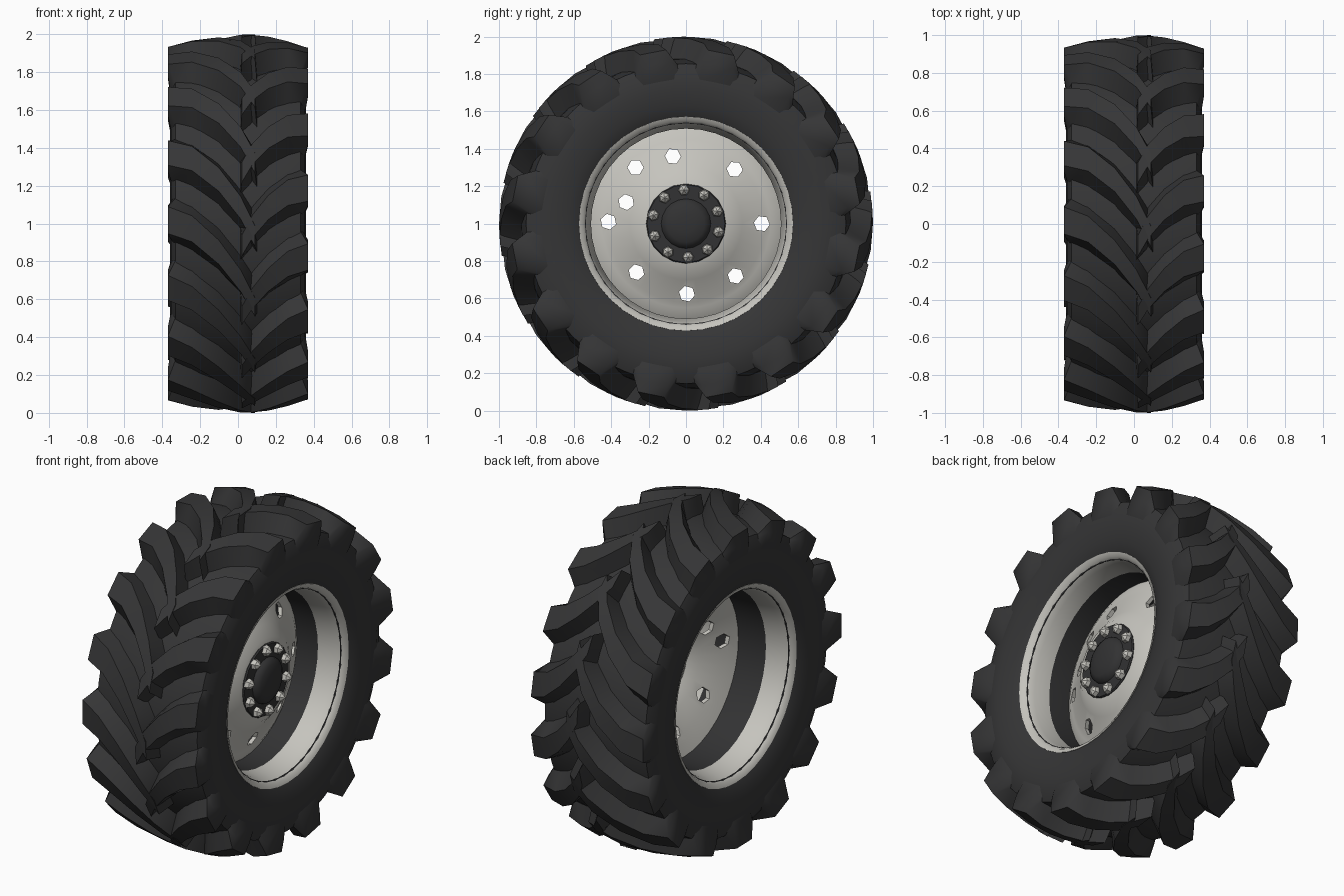
import bpy, bmesh, math
from mathutils import Vector

if "Cube" in bpy.data.objects:
    bpy.data.objects.remove(bpy.data.objects["Cube"])


def material(name, c):
    m = bpy.data.materials.new(name)
    m.diffuse_color = (*c, 1)
    m.use_nodes = True
    m.node_tree.nodes["Principled BSDF"].inputs["Base Color"].default_value = m.diffuse_color
    return m


RUBBER = material("black rubber", (0.036, 0.036, 0.037))
CREAM = material("cream paint", (0.56, 0.55, 0.51))
DARK = material("dark metal", (0.032, 0.032, 0.033))


def polar(x, r, a):
    # wheel axis runs along x at z = 1; angle grows from the top towards the front
    return Vector((x, -r * math.sin(a), 1 + r * math.cos(a)))


def finish(name, bm, mats, angle=35):
    bmesh.ops.recalc_face_normals(bm, faces=bm.faces)
    me = bpy.data.meshes.new(name)
    bm.to_mesh(me)
    bm.free()
    ob = bpy.data.objects.new(name, me)
    bpy.context.collection.objects.link(ob)
    for m in mats:
        me.materials.append(m)
    smooth(ob, angle)
    return ob


def smooth(ob, angle):
    bpy.ops.object.select_all(action='DESELECT')
    ob.select_set(True)
    bpy.context.view_layer.objects.active = ob
    bpy.ops.object.shade_smooth_by_angle(angle=math.radians(angle))


def lathe(name, profile, mats, segs=40, rule=None, angle=35):
    # closed (x, r) profile spun around the axle; r = 0 collapses to a point
    bm = bmesh.new()
    rings = [[bm.verts.new(polar(x, r, 2 * math.pi * i / segs)) for i in range(segs)]
             for x, r in profile]
    for k in range(len(rings)):
        a, b = rings[k], rings[(k + 1) % len(rings)]
        if profile[k][1] == 0 and profile[(k + 1) % len(rings)][1] == 0:
            continue
        for i in range(segs):
            j = (i + 1) % segs
            f = bm.faces.new((a[i], a[j], b[j], b[i]))
            if rule:
                f.material_index = rule(f.calc_center_median())
    bmesh.ops.remove_doubles(bm, verts=bm.verts, dist=1e-5)
    return finish(name, bm, mats, angle)


# tyre carcass: half profile mirrored
half = [(0.30, 0.535), (0.325, 0.57), (0.348, 0.63), (0.36, 0.72), (0.354, 0.80),
        (0.33, 0.855), (0.20, 0.88)]
lathe("tyre_carcass", half + [(0, 0.89)] + [(-x, r) for x, r in reversed(half)],
      [RUBBER], 64, angle=50)

# tread lugs: stations of top x, top r, base x, base r, sweep, top and base half-width
stations = [(0.00, 1.0, -0.01, 0.86, 1.0, 0.055, 0.115),
            (0.06, 0.998, 0.06, 0.86, 0.68, 0.060, 0.130),
            (0.15, 0.988, 0.15, 0.86, 0.36, 0.065, 0.138),
            (0.26, 0.968, 0.26, 0.85, 0.10, 0.071, 0.145),
            (0.37, 0.935, 0.325, 0.835, 0.0, 0.076, 0.150),
            (0.37, 0.87, 0.335, 0.80, 0.0, 0.090, 0.160),
            (0.354, 0.76, 0.34, 0.74, 0.0, 0.110, 0.160)]
COUNT = 16
# side, tip position across the tread, sweep angle, starting angle
for label, side, tip, sweep, start in (("right", 1, 0.02, 0.32, 0.19),
                                       ("left", -1, -0.09, 0.48, -0.02)):
    bm = bmesh.new()
    for n in range(COUNT):
        a0 = start + math.tau * n / COUNT
        rings = []
        for tx, tr, bx, br, s, tw, bw in stations:
            ring = []
            for x, r, w in ((bx, br, -bw), (tx, tr, -tw), (tx, tr, tw), (bx, br, bw)):
                x += tip * (1 - min(1, x / 0.32))
                ring.append(bm.verts.new(polar(side * x, r, a0 + sweep * s + w)))
            rings.append(ring)
        for p, q in zip(rings, rings[1:]):
            for i in range(4):
                j = (i + 1) % 4
                bm.faces.new((p[i], p[j], q[j], q[i]))
        bm.faces.new(rings[0])
        bm.faces.new(rings[-1])
    finish(label + "_tread_lugs", bm, [RUBBER], 50)

# rim barrel: cream flanges with a dark well in the middle
inner = [(0.328, 0.572), (0.318, 0.55), (0.295, 0.535), (0.26, 0.525), (0.17, 0.508)]
outer = [(0.17, 0.53), (0.28, 0.545), (0.318, 0.574)]
profile = (inner + [(-x, r) for x, r in reversed(inner)]
           + [(-x, r) for x, r in reversed(outer)] + outer)
lathe("rim", profile, [CREAM, DARK], 40, lambda c: int(abs(c.x) < 0.16))

# dished wheel disc with a turned edge
disc = lathe("wheel_disc",
             [(0.03, 0.511), (0.055, 0.47), (0.06, 0.45), (0.075, 0.42), (0.13, 0.30),
              (0.175, 0.24), (0.18, 0.15), (0.16, 0.15), (0.155, 0.235), (0.11, 0.29),
              (0.055, 0.41), (0.035, 0.45), (0.01, 0.511)], [CREAM], 40)

# hand holes cut through the disc, placed as (y, z)
holes = [(-0.27, 1.30), (-0.07, 1.36), (0.26, 1.29), (0.405, 1.0), (0.265, 0.72),
         (0.005, 0.625), (-0.265, 0.74), (-0.415, 1.01), (-0.32, 1.115)]
bm = bmesh.new()
for n, (y, z) in enumerate(holes):
    ends = [[bm.verts.new((x, y + 0.043 * math.cos(n + k * math.tau / 6),
                           z + 0.043 * math.sin(n + k * math.tau / 6))) for k in range(6)]
            for x in (-0.1, 0.3)]
    for k in range(6):
        j = (k + 1) % 6
        bm.faces.new((ends[0][k], ends[0][j], ends[1][j], ends[1][k]))
    bm.faces.new(ends[0])
    bm.faces.new(ends[1])
cutter = finish("hole_cutter", bm, [CREAM])
cutter.hide_render = True
mod = disc.modifiers.new("holes", 'BOOLEAN')
mod.operation = 'DIFFERENCE'
mod.solver = 'EXACT'
mod.object = cutter
bpy.ops.object.select_all(action='DESELECT')
disc.select_set(True)
bpy.context.view_layer.objects.active = disc
bpy.ops.object.modifier_apply(modifier="holes")
bpy.data.objects.remove(cutter)
smooth(disc, 35)

# hub plate and domed cap
lathe("hub_plate", [(0.14, 0), (0.14, 0.20), (0.18, 0.213), (0.188, 0.208), (0.188, 0)],
      [DARK], 20)
lathe("hub_cap", [(0.18, 0), (0.18, 0.135), (0.205, 0.128), (0.222, 0.10), (0.23, 0.05),
                  (0.232, 0)], [DARK], 20, angle=60)

# wheel nuts: short tapered hexagons
bm = bmesh.new()
for n in range(10):
    a = math.tau * (n + 0.1) / 10
    ends = []
    for x, rad in ((0.18, 0.033), (0.21, 0.027)):
        c = polar(x, 0.18, a)
        ends.append([bm.verts.new(c + Vector((0, rad * math.cos(k * math.tau / 6 + a),
                                              rad * math.sin(k * math.tau / 6 + a))))
                     for k in range(6)])
    tip = bm.verts.new(polar(0.232, 0.18, a))
    for k in range(6):
        j = (k + 1) % 6
        bm.faces.new((ends[0][k], ends[0][j], ends[1][j], ends[1][k]))
        bm.faces.new((ends[1][k], ends[1][j], tip))
    bm.faces.new(ends[0])
finish("wheel_nuts", bm, [CREAM])
